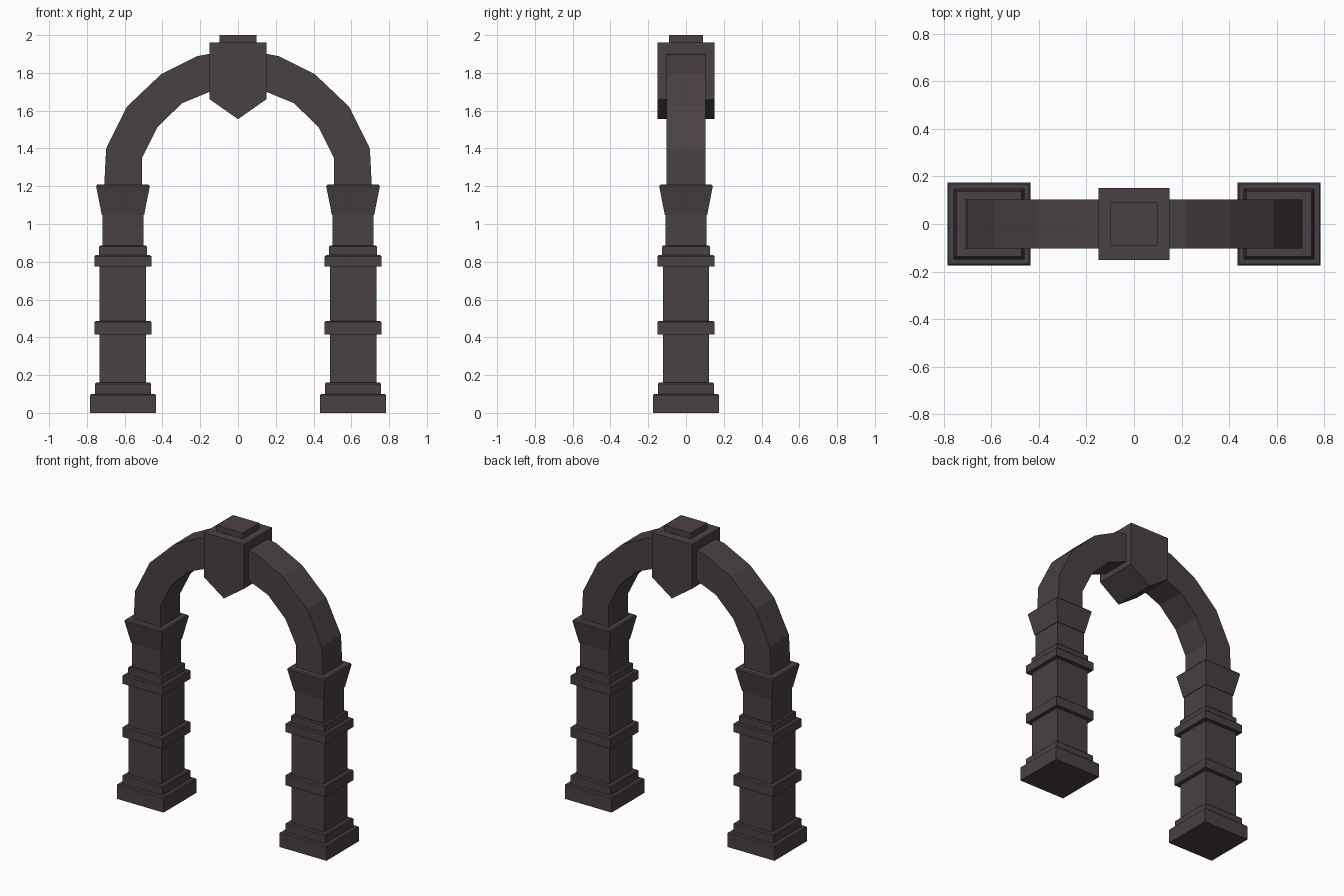
import bpy, bmesh

if "Cube" in bpy.data.objects:
    bpy.data.objects.remove(bpy.data.objects["Cube"])

stone = bpy.data.materials.new("dark_stone")
stone.diffuse_color = (0.068, 0.052, 0.057, 1)
stone.use_nodes = True
stone.node_tree.nodes["Principled BSDF"].inputs["Base Color"].default_value = stone.diffuse_color


def finish(name, bm):
    bmesh.ops.recalc_face_normals(bm, faces=bm.faces)
    me = bpy.data.meshes.new(name)
    bm.to_mesh(me)
    bm.free()
    me.materials.append(stone)
    ob = bpy.data.objects.new(name, me)
    bpy.context.collection.objects.link(ob)
    return ob


def square_loft(name, cx, profile):
    """Stack square rings of (half width, height) around x = cx."""
    bm = bmesh.new()
    rings = [[bm.verts.new((cx + sx * h, sy * h, z))
              for sx, sy in ((-1, -1), (1, -1), (1, 1), (-1, 1))] for h, z in profile]
    for a, b in zip(rings, rings[1:]):
        for i in range(4):
            j = (i + 1) % 4
            bm.faces.new((a[i], a[j], b[j], b[i]))
    bm.faces.new(rings[0][::-1])
    bm.faces.new(rings[-1])
    return finish(name, bm)


def extrude_y(name, outline, half):
    """Extrude an x-z outline symmetrically along y."""
    bm = bmesh.new()
    f = bm.faces.new([bm.verts.new((x, -half, z)) for x, z in outline])
    r = bmesh.ops.extrude_face_region(bm, geom=[f])
    bmesh.ops.translate(bm, vec=(0, 2 * half, 0),
                        verts=[v for v in r["geom"] if isinstance(v, bmesh.types.BMVert)])
    return finish(name, bm)


# Pillars: plinth, shaft with two bands, neck and flared capital
def step(h, z0, z1, c=0.006):
    return [(h, z0), (h, z1 - c), (h - c, z1)]


pillar = (step(0.175, 0, 0.10) + step(0.149, 0.10, 0.16)
          + [(0.123, 0.16), (0.123, 0.415)] + step(0.15, 0.415, 0.486)
          + [(0.123, 0.486), (0.123, 0.775)] + step(0.15, 0.775, 0.835)
          + step(0.126, 0.835, 0.886) + [(0.108, 0.886), (0.108, 1.048)]
          + [(0.112, 1.048), (0.142, 1.20), (0.136, 1.208)])
for side, s in (("left", -1), ("right", 1)):
    square_loft(side + "_pillar", s * 0.609, pillar)

# Faceted arch, mirrored outline
outer = [(0.709, 1.19), (0.698, 1.40), (0.588, 1.621), (0.408, 1.792), (0.217, 1.888), (0.12, 1.907)]
inner = [(0.507, 1.19), (0.507, 1.353), (0.427, 1.512), (0.297, 1.639), (0.12, 1.71)]
for side, s in (("left", -1), ("right", 1)):
    bm = bmesh.new()
    stations = list(zip(outer, inner[:4] + [(0.142, 1.703), (0.12, 1.71)]))
    rings = [[bm.verts.new((s * p[0], y, p[1])) for p, y in
              ((o, -0.103), (i, -0.103), (i, 0.103), (o, 0.103))] for o, i in stations]
    for a, b in zip(rings, rings[1:]):
        for k in range(4):
            j = (k + 1) % 4
            bm.faces.new((a[k], a[j], b[j], b[k]))
    bm.faces.new(rings[0])
    bm.faces.new(rings[-1][::-1])
    finish(side + "_arch", bm)

# Pointed keystone and its cap
extrude_y("keystone", [(-0.15, 1.96), (-0.15, 1.66), (0, 1.555), (0.15, 1.66), (0.15, 1.96)], 0.151)
extrude_y("keystone_cap", [(-0.098, 1.95), (0.098, 1.95), (0.098, 2.0), (-0.098, 2.0)], 0.09)
